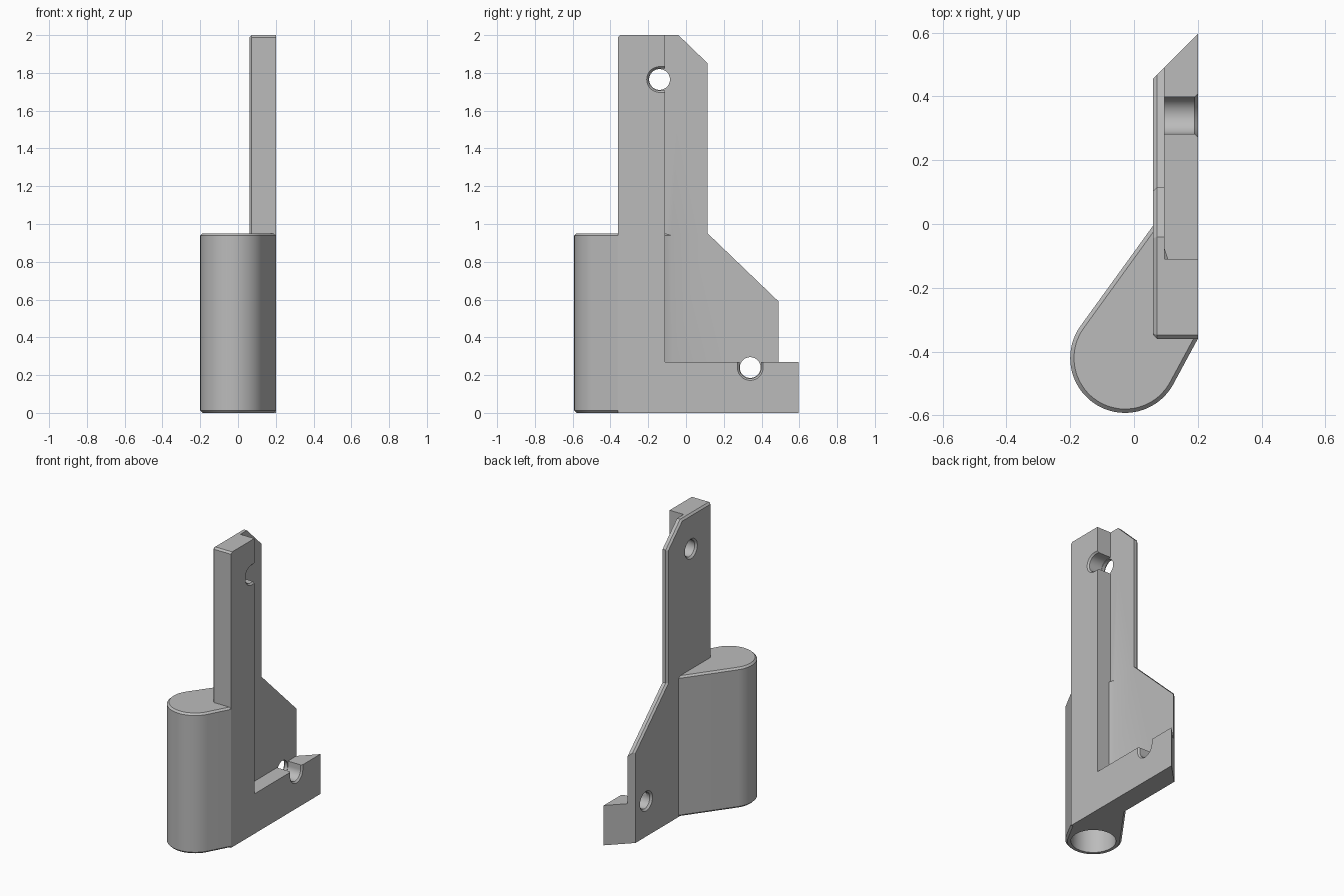
import bpy, bmesh
from math import sin, cos, pi, atan2, acos, hypot, radians

cube = bpy.data.objects.get("Cube")
if cube:
    bpy.data.objects.remove(cube, do_unlink=True)

grey = bpy.data.materials.new("plain grey")
grey.use_nodes = True
COLOUR = (0.5, 0.5, 0.5, 1)
grey.diffuse_color = COLOUR
grey.node_tree.nodes["Principled BSDF"].inputs["Base Color"].default_value = COLOUR

EDGE = 0.012                                # small chamfer size
LEFT, STEP, RIGHT = 0.06, 0.095, 0.2        # x of wall back, ledge and outer face
FRONT = -0.36


def loft(name, ring_a, ring_b, chamfer=None):
    """Solid between two matching rings; chamfer picks edges to bevel."""
    bm = bmesh.new()
    a = [bm.verts.new(p) for p in ring_a]
    b = [bm.verts.new(p) for p in ring_b]
    bm.faces.new(a)
    bm.faces.new(b)
    for i in range(len(a)):
        j = (i + 1) % len(a)
        bm.faces.new((a[i], a[j], b[j], b[i]))
    bmesh.ops.recalc_face_normals(bm, faces=bm.faces)
    if chamfer:
        bmesh.ops.bevel(bm, geom=[e for e in bm.edges if chamfer(e)], offset=EDGE,
                        segments=1, affect='EDGES', clamp_overlap=True)
    mesh = bpy.data.meshes.new(name)
    bm.to_mesh(mesh)
    bm.free()
    mesh.materials.append(grey)
    ob = bpy.data.objects.new(name, mesh)
    bpy.context.collection.objects.link(ob)
    return ob


def along_x(name, outline, x0, x1, outline_end=None, chamfer=None):
    return loft(name, [(x0, y, z) for y, z in outline],
                [(x1, y, z) for y, z in outline_end or outline], chamfer)


def along_z(name, outline, z0, z1, chamfer=None):
    return loft(name, [(x, y, z0) for x, y in outline],
                [(x, y, z1) for x, y in outline], chamfer)


def circle(u, v, r, n=48):
    return [(u + r * cos(2 * pi * i / n), v + r * sin(2 * pi * i / n)) for i in range(n)]


def slot(u, v, r, facing, reach=0.1, n=24):
    """Round-ended slot that opens towards the angle facing."""
    pts = [(u + r * cos(facing + pi / 2 + pi * i / n),
            v + r * sin(facing + pi / 2 + pi * i / n)) for i in range(n + 1)]
    du, dv = reach * cos(facing), reach * sin(facing)
    return pts + [(pts[-1][0] + du, pts[-1][1] + dv), (pts[0][0] + du, pts[0][1] + dv)]


def combine(target, other, operation):
    mod = target.modifiers.new(operation.title(), 'BOOLEAN')
    mod.operation, mod.object, mod.solver = operation, other, 'EXACT'
    bpy.ops.object.select_all(action='DESELECT')
    target.select_set(True)
    bpy.context.view_layer.objects.active = target
    bpy.ops.object.modifier_apply(modifier=mod.name)
    bpy.data.objects.remove(other, do_unlink=True)


# Thin wall with chamfered outline on its back
def wall_edge(e):
    mid = (e.verts[0].co + e.verts[1].co) / 2
    on_back = all(abs(v.co.x - LEFT) < 1e-4 for v in e.verts)
    return on_back and mid.z > 0.01 and mid.y < 0.48


wall = [(FRONT, 0), (0.49, 0), (0.49, 0.59), (0.115, 0.95), (0.115, 1.85),
        (-0.04, 2), (FRONT + EDGE, 2), (FRONT, 2 - EDGE)]
bracket = along_x("bracket", wall, LEFT, STEP, chamfer=wall_edge)

# Thick upright and foot in an L
ell = [(FRONT, 0), (0.7, 0), (0.7, 0.27), (-0.11, 0.27), (-0.11, 2),
       (FRONT + EDGE, 2), (FRONT, 2 - EDGE)]
combine(bracket, along_x("upright_and_foot", ell, LEFT + 0.02, RIGHT), 'UNION')

# Angled end of the foot
wedge = [(0, 0.395), (0.3, 0.695), (0.3, 1), (0, 1)]
combine(bracket, along_z("end_cutter", wedge, -1, 1), 'DIFFERENCE')

# Teardrop socket, tangent to the wall on both sides
CX, CY, R = -0.028, -0.42, 0.172
BACK, SIDE = (LEFT, -0.005), (RIGHT, FRONT)


def tangent(p, sign):
    dx, dy = p[0] - CX, p[1] - CY
    return atan2(dy, dx) + sign * acos(R / hypot(dx, dy))


start, end = tangent(BACK, 1), tangent(SIDE, -1) + 2 * pi
N = 36
drop = [(CX + R * cos(start + (end - start) * i / N),
         CY + R * sin(start + (end - start) * i / N)) for i in range(N + 1)]
drop += [SIDE, (RIGHT - 0.03, FRONT + 0.06), (LEFT + 0.02, -0.03), BACK]
flat = lambda e: abs(e.verts[0].co.z - e.verts[1].co.z) < 1e-4
combine(bracket, along_z("socket", drop, 0, 0.95, flat), 'UNION')
combine(bracket, along_z("bore_cutter", circle(CX, CY, 0.138), -0.1, 0.85), 'DIFFERENCE')

# Bolt holes, countersunk behind, with open slots through the thick part
for y, z, facing in ((-0.14, 1.765, 0), (0.34, 0.24, pi / 2)):
    cutters = [
        along_x("hole_cutter", circle(y, z, 0.055), 0, 0.3),
        along_x("sink_cutter", circle(y, z, 0.077), LEFT - 0.01, LEFT + EDGE,
                circle(y, z, 0.055)),
        along_x("slot_cutter", slot(y, z, 0.058, facing), STEP, 0.3),
        along_x("rim_cutter", slot(y, z, 0.058, facing), RIGHT - 0.01, RIGHT + 0.01,
                slot(y, z, 0.078, facing)),
    ]
    for cutter in cutters:
        combine(bracket, cutter, 'DIFFERENCE')

bpy.ops.object.shade_smooth_by_angle(angle=radians(20))
